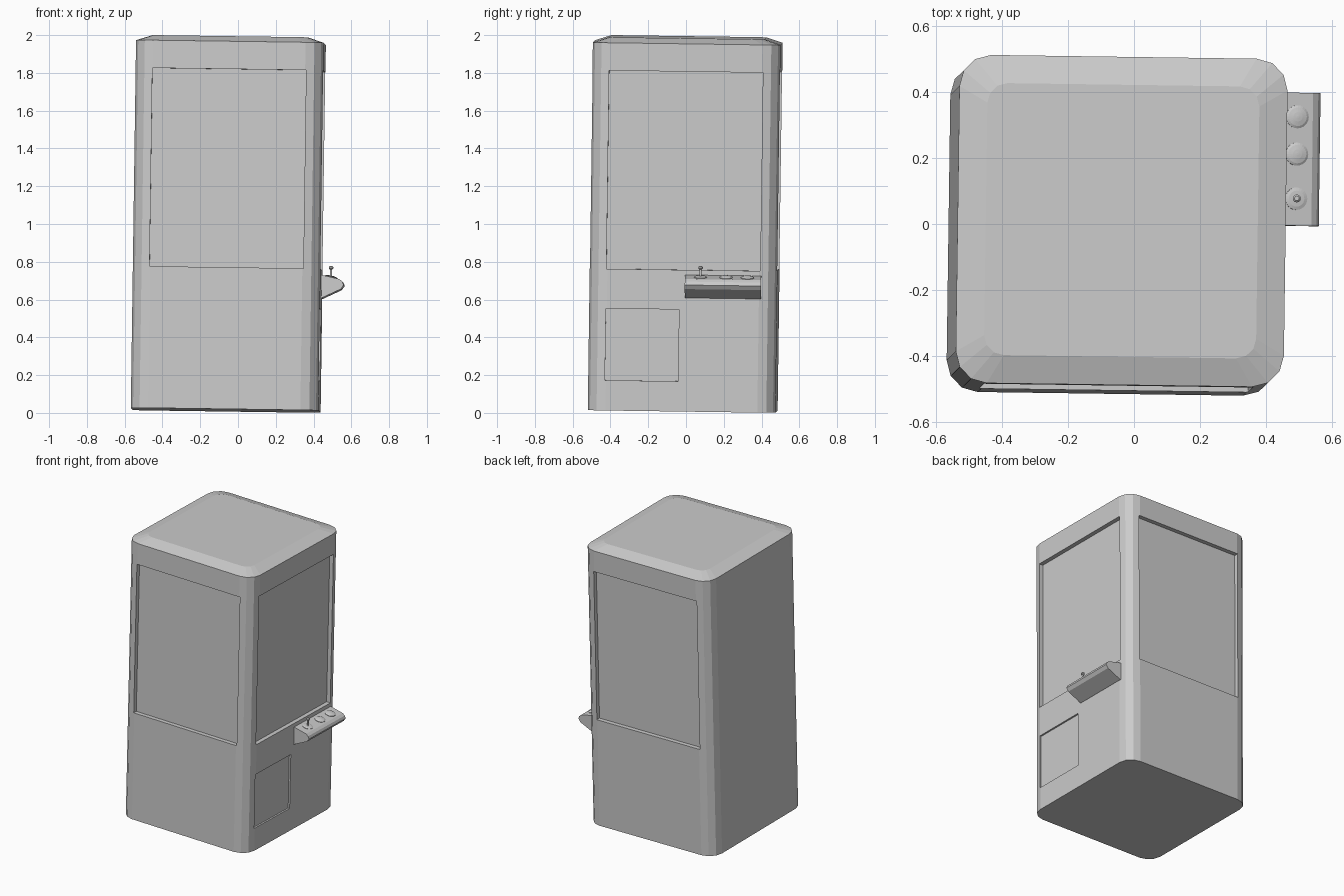
import bpy, bmesh, math
from mathutils import Matrix, Euler, Vector

if "Cube" in bpy.data.objects:
    bpy.data.objects.remove(bpy.data.objects["Cube"])

# The whole cabinet leans slightly about every axis
TILT = 0.014
LEAN = Matrix.Translation((-0.065, -0.0175, 0.014)) @ Euler((-TILT, TILT, -TILT)).to_matrix().to_4x4()
H = 0.497
parts = []


def make_object(name, bm):
    bmesh.ops.recalc_face_normals(bm, faces=bm.faces)
    mesh = bpy.data.meshes.new(name)
    bm.to_mesh(mesh)
    bm.free()
    ob = bpy.data.objects.new(name, mesh)
    bpy.context.collection.objects.link(ob)
    parts.append(ob)
    return ob


def loft(name, rings):
    """Join equal-length point rings and cap both ends."""
    bm = bmesh.new()
    loops = [[bm.verts.new(p) for p in ring] for ring in rings]
    n = len(loops[0])
    for a, b in zip(loops, loops[1:]):
        for i in range(n):
            j = (i + 1) % n
            bm.faces.new((a[i], a[j], b[j], b[i]))
    bm.faces.new(loops[0])
    bm.faces.new(loops[-1])
    return make_object(name, bm)


def rounded_square(half, radius, z, segments=3):
    ring = []
    c = half - radius
    for k, (sx, sy) in enumerate(((1, 1), (-1, 1), (-1, -1), (1, -1))):
        for s in range(segments + 1):
            a = math.pi / 2 * (k + s / segments)
            ring.append((sx * c + radius * math.cos(a), sy * c + radius * math.sin(a), z))
    return ring


def cut_box(target, lo, hi):
    lo, hi = Vector(lo), Vector(hi)
    bm = bmesh.new()
    bmesh.ops.create_cube(bm, size=1)
    bmesh.ops.scale(bm, vec=hi - lo, verts=bm.verts)
    bmesh.ops.translate(bm, vec=(lo + hi) / 2, verts=bm.verts)
    cutter = make_object("recess_cutter", bm)
    parts.remove(cutter)
    cutter.hide_render = True
    mod = target.modifiers.new("recess", 'BOOLEAN')
    mod.operation = 'DIFFERENCE'
    mod.solver = 'EXACT'
    mod.object = cutter
    bpy.context.view_layer.objects.active = target
    bpy.ops.object.modifier_apply(modifier=mod.name)
    bpy.data.objects.remove(cutter)


def turned(name, profile, frame, sides=24):
    """Revolve (radius, height) points and place with a matrix."""
    rings = [[frame @ Vector((r * math.cos(2 * math.pi * i / sides),
                              r * math.sin(2 * math.pi * i / sides), h))
              for i in range(sides)] for r, h in profile]
    return loft(name, rings)


# Cabinet with chamfered roof
cabinet = loft("cabinet", [
    rounded_square(H, 0.095, 0),
    rounded_square(H, 0.095, 1.947),
    rounded_square(H - 0.085, 0.06, 1.975),
])

# Windows on the front, back and right side
W, Z0, Z1, D = 0.407, 0.75, 1.80, 0.03
cut_box(cabinet, (-W, -H - 0.1, Z0), (W, -H + D, Z1))
cut_box(cabinet, (-W, H - D, Z0), (W, H + 0.1, Z1))
cut_box(cabinet, (H - D, -W, Z0), (H + 0.1, W, Z1))

# Prize door recess
cut_box(cabinet, (H - 0.012, -W, 0.16), (H + 0.1, -0.02, 0.54))

# Control shelf: side profile extruded along y
shelf_profile = [(0.48, 0.727), (0.50, 0.723), (0.592, 0.703), (0.608, 0.69),
                 (0.615, 0.672), (0.600, 0.65), (0.50, 0.602), (0.48, 0.602)]
loft("control_shelf", [[(x, y, z) for x, z in shelf_profile] for y in (0.01, 0.413)])


def on_shelf(y):
    return Matrix.Translation((0.545, y, 0.713)) @ Matrix.Rotation(math.radians(12), 4, 'Y')


# Two domed buttons
for i, y in enumerate((0.227, 0.340)):
    turned(f"button_{i + 1}", [(0.035, -0.008), (0.035, 0.003), (0.028, 0.007), (0.014, 0.010), (0.003, 0.011)],
           on_shelf(y))

# Joystick: base plate, upright stick and knob
turned("joystick_base", [(0.034, -0.008), (0.034, 0.003), (0.024, 0.006), (0.010, 0.007)], on_shelf(0.092))
upright = Matrix.Translation((0.546, 0.092, 0.70))
turned("joystick_stick", [(0.006, 0), (0.006, 0.06)], upright, 12)
turned("joystick_knob", [(0.007, 0.055), (0.012, 0.060), (0.012, 0.068), (0.007, 0.073)], upright, 16)

# Apply the lean
for ob in parts:
    ob.data.transform(LEAN)
    ob.data.update()
